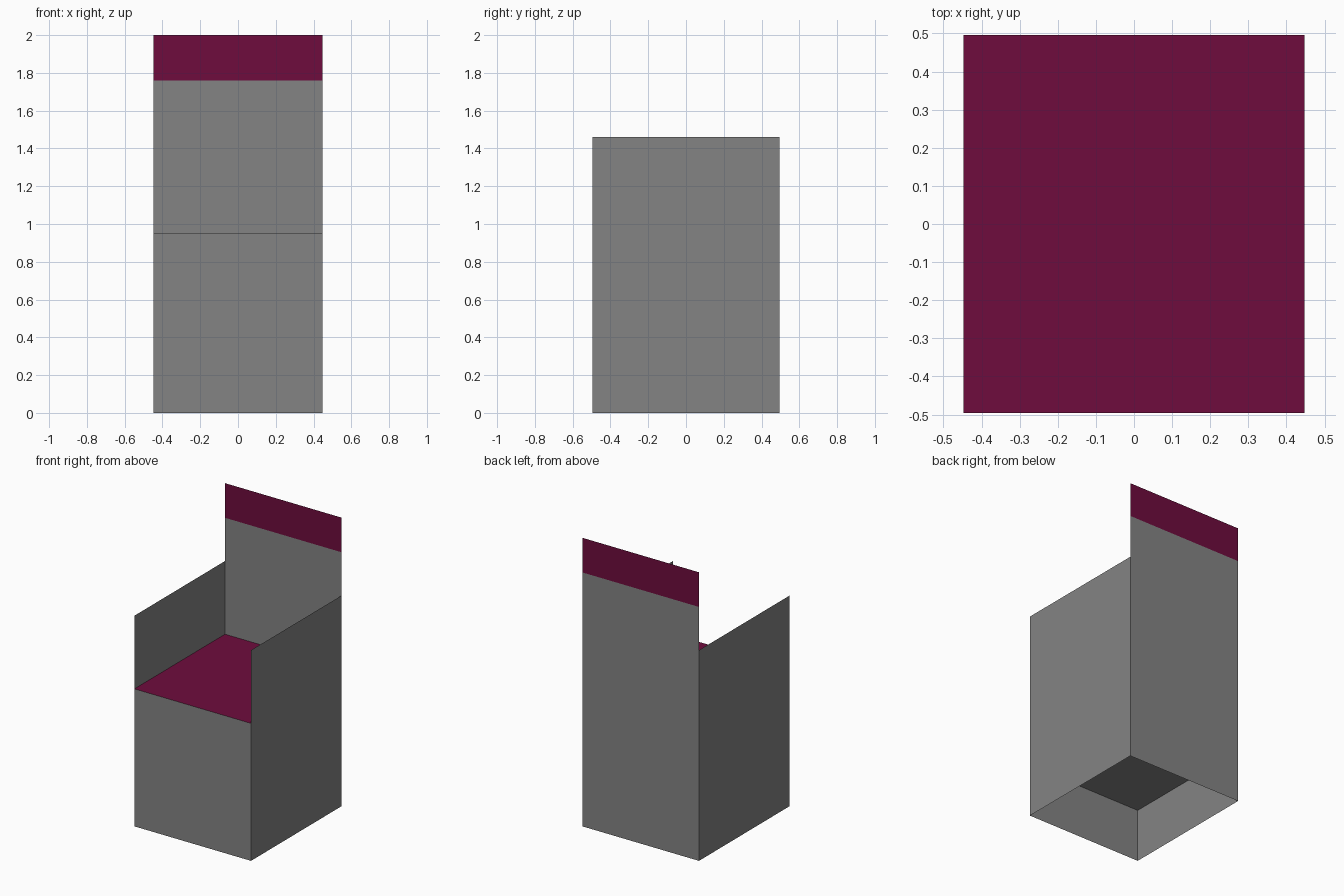
import bpy

if "Cube" in bpy.data.objects:
    bpy.data.objects.remove(bpy.data.objects["Cube"])

# Flat colours
def make_mat(name, rgb):
    m = bpy.data.materials.new(name)
    m.diffuse_color = (*rgb, 1)
    m.use_nodes = True
    m.node_tree.nodes["Principled BSDF"].inputs["Base Color"].default_value = m.diffuse_color
    return m

grey = make_mat("grey", (0.231, 0.231, 0.231))
maroon = make_mat("maroon", (0.156, 0.0037, 0.047))

W, D = 0.447, 0.496                      # half width, half depth
UNDER, SEAT, ARM, BAND, TOP = 0.37, 0.953, 1.46, 1.76, 2.0

# A single thin panel from four corners
def panel(name, corners, mat):
    me = bpy.data.meshes.new(name)
    me.from_pydata(corners, [], [(0, 1, 2, 3)])
    me.materials.append(mat)
    ob = bpy.data.objects.new(name, me)
    bpy.context.collection.objects.link(ob)
    return ob

def wall_y(name, y, z0, z1, mat):
    s = 1 if y < 0 else -1               # normal points outward
    panel(name, [(-W * s, y, z0), (W * s, y, z0), (W * s, y, z1), (-W * s, y, z1)], mat)

def wall_x(name, x, z0, z1, mat):
    s = 1 if x > 0 else -1
    panel(name, [(x, -D * s, z0), (x, D * s, z0), (x, D * s, z1), (x, -D * s, z1)], mat)

# Front panel, backrest and headrest band
wall_y("front_panel", -D, 0, SEAT, grey)
wall_y("backrest", D, 0, BAND, grey)
wall_y("headrest_band", D, BAND, TOP, maroon)

# Side panels with armrests
wall_x("right_side", W, 0, ARM, grey)
wall_x("left_side", -W, 0, ARM, grey)

# Seat cushion and the base board under it
panel("seat", [(-W, -D, SEAT), (W, -D, SEAT), (W, D, SEAT), (-W, D, SEAT)], maroon)
panel("base_board", [(-W, D, UNDER), (W, D, UNDER), (W, -D, UNDER), (-W, -D, UNDER)], grey)
